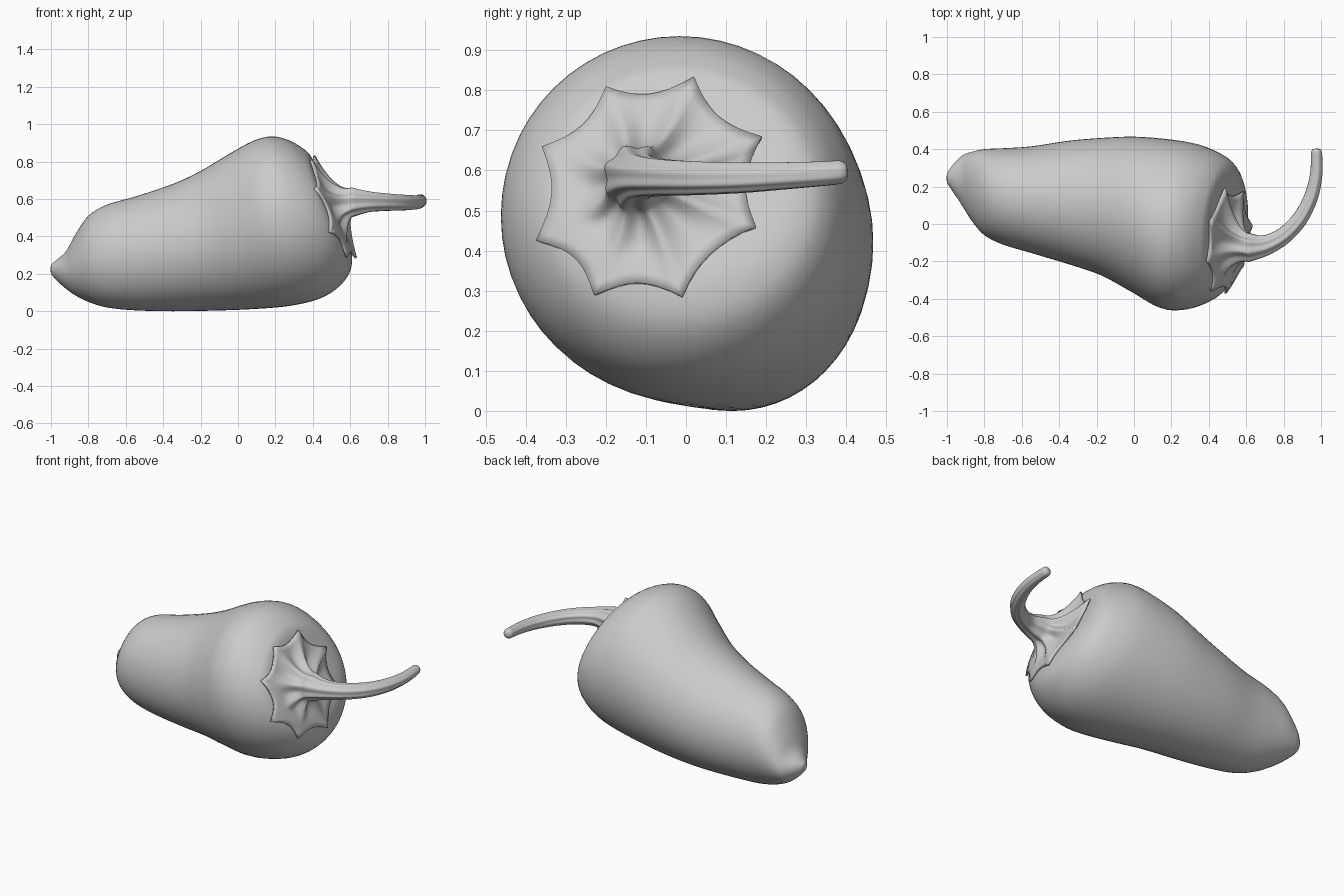
import bpy, bmesh, math
from mathutils import Vector
from mathutils.bvhtree import BVHTree

cube = bpy.data.objects.get("Cube")
if cube:
    bpy.data.objects.remove(cube, do_unlink=True)

grey = bpy.data.materials.new("plain grey")
grey.use_nodes = True
colour = (0.6, 0.6, 0.6, 1)
grey.diffuse_color = colour
grey.node_tree.nodes["Principled BSDF"].inputs["Base Color"].default_value = colour


def spline(rows, steps):
    """Catmull-Rom through rows of numbers."""
    rows = [Vector(r) for r in rows]
    out = []
    for i in range(len(rows) - 1):
        a, b, c, d = (rows[min(max(i + k, 0), len(rows) - 1)] for k in (-1, 0, 1, 2))
        for s in range(steps):
            t = s / steps
            out.append(0.5 * (2 * b + (c - a) * t + (2 * a - 5 * b + 4 * c - d) * t ** 2
                              + (3 * b - a - 3 * c + d) * t ** 3))
    return out + [rows[-1]]


def loft(name, rings, start=None, end=None):
    """Skin closed rings, with an optional pole at each end."""
    bm = bmesh.new()
    loops = [[bm.verts.new(p) for p in ring] for ring in rings]
    n = len(loops[0])
    for a, b in zip(loops, loops[1:]):
        for i in range(n):
            j = (i + 1) % n
            bm.faces.new((a[i], a[j], b[j], b[i]))
    for pole, loop in ((start, loops[0]), (end, loops[-1])):
        if pole:
            v = bm.verts.new(pole)
            for i in range(n):
                bm.faces.new((v, loop[i], loop[(i + 1) % n]))
    bmesh.ops.recalc_face_normals(bm, faces=bm.faces)
    mesh = bpy.data.meshes.new(name)
    bm.to_mesh(mesh)
    tree = BVHTree.FromBMesh(bm)
    bm.free()
    mesh.materials.append(grey)
    obj = bpy.data.objects.new(name, mesh)
    bpy.context.collection.objects.link(obj)
    for p in mesh.polygons:
        p.use_smooth = True
    return obj, tree


# Fruit body: top x, top z, bottom x, bottom z, right y, left y
stations = [
    (-1, .25, -1, .2, .22, .27),
    (-.97, .275, -.97, .165, .175, .315),
    (-.92, .32, -.92, .12, .1, .365),
    (-.87, .41, -.87, .085, .02, .385),
    (-.8, .51, -.8, .05, -.06, .4),
    (-.7, .57, -.7, .02, -.11, .405),
    (-.55, .613, -.55, .005, -.155, .415),
    (-.35, .68, -.35, 0, -.215, .445),
    (-.2, .75, -.15, .003, -.275, .46),
    (-.05, .84, .05, .01, -.37, .467),
    (.08, .91, .25, .025, -.45, .453),
    (.18, .935, .4, .055, -.46, .43),
    (.27, .915, .5, .1, -.435, .395),
    (.34, .875, .57, .165, -.395, .355),
    (.385, .83, .605, .24, -.345, .3),
    (.43, .72, .6, .34, -.27, .2),
    (.455, .64, .55, .44, -.2, .03),
]
SEG = 56
rings = []
for xt, zt, xb, zb, y0, y1 in spline(stations, 4):
    cx, cy, cz = (xt + xb) / 2, (y0 + y1) / 2, (zt + zb) / 2
    skew = .08 * min(max(cx / .3, 0), 1)
    ring = []
    for i in range(SEG):
        a = 2 * math.pi * i / SEG
        c, s = math.cos(a), math.sin(a)
        dy = (y1 - y0) / 2 * c
        ring.append((cx + (xt - xb) / 2 * s + skew * dy, cy + dy, cz + (zt - zb) / 2 * s))
    rings.append(ring)
body, body_tree = loft("fruit_body", rings, (-1.003, .245, .225), (.48, -.1, .55))


def on_body(y, z):
    return body_tree.ray_cast(Vector((2, y, z)), Vector((-1, 0, 0)))[0].x


# Calyx rim: eight tips in y, z joined by concave edges
tips = [(.19, .685), (.02, .835), (-.2, .81), (-.36, .66),
        (-.375, .425), (-.23, .29), (-.01, .285), (.175, .46)]
SUB = 8
hub = Vector((.5, -.1, .56))
rim, ridge = [], []
for i, tip in enumerate(tips):
    a, b = Vector(tip), Vector(tips[(i + 1) % len(tips)])
    for k in range(SUB):
        t = k / SUB
        bow = 4 * t * (1 - t)
        p = a.lerp(b, t)
        p += (Vector(hub.yz) - p) * .12 * bow
        rim.append(Vector((on_body(*p) + .014 + .014 * (1 - bow) ** 2, *p)))
        ridge.append(math.cos(2 * math.pi * t))
angles = [math.atan2(p.z - hub.z, p.y - hub.y) for p in rim]

# Stem path: x, y, z, radius
path = spline([
    (.61, -.125, .583, .078), (.7, -.115, .585, .055), (.8, -.063, .583, .046),
    (.885, .025, .581, .042), (.945, .14, .582, .038), (.972, .25, .587, .034),
    (.977, .34, .592, .031), (.975, .385, .596, .029), (.974, .4, .597, .02)], 4)
stem_rings = []
for i, p in enumerate(path):
    tangent = (path[min(i + 1, len(path) - 1)] - path[max(i - 1, 0)]).xyz.normalized()
    side = Vector((0, 0, 1)).cross(tangent).normalized()
    up = tangent.cross(side)
    flute = .07 * (1 - i / len(path))
    stem_rings.append([p.xyz + (side * math.cos(a) + up * math.sin(a)) * p.w * (1 + flute * r)
                       for a, r in zip(angles, ridge)])

# Calyx skirt sweeping from the rim up into the stem
skirt = []
for j in range(12):
    t = j / 12
    ring = []
    for edge, neck, r in zip(rim, stem_rings[0], ridge):
        control = hub.lerp(edge, .3) + Vector((.02, 0, 0))
        p = edge * (1 - t) ** 2 + control * 2 * t * (1 - t) + neck * t * t
        p.x += .012 * r * math.sin(math.pi * t)
        p.x = max(p.x, on_body(p.y, p.z) + .012)
        ring.append(p)
    skirt.append(ring)
stem, _ = loft("calyx_and_stem", skirt + stem_rings, None, (.974, .404, .597))
shell = stem.modifiers.new("thickness", "SOLIDIFY")
shell.thickness = .012
shell.offset = -1
